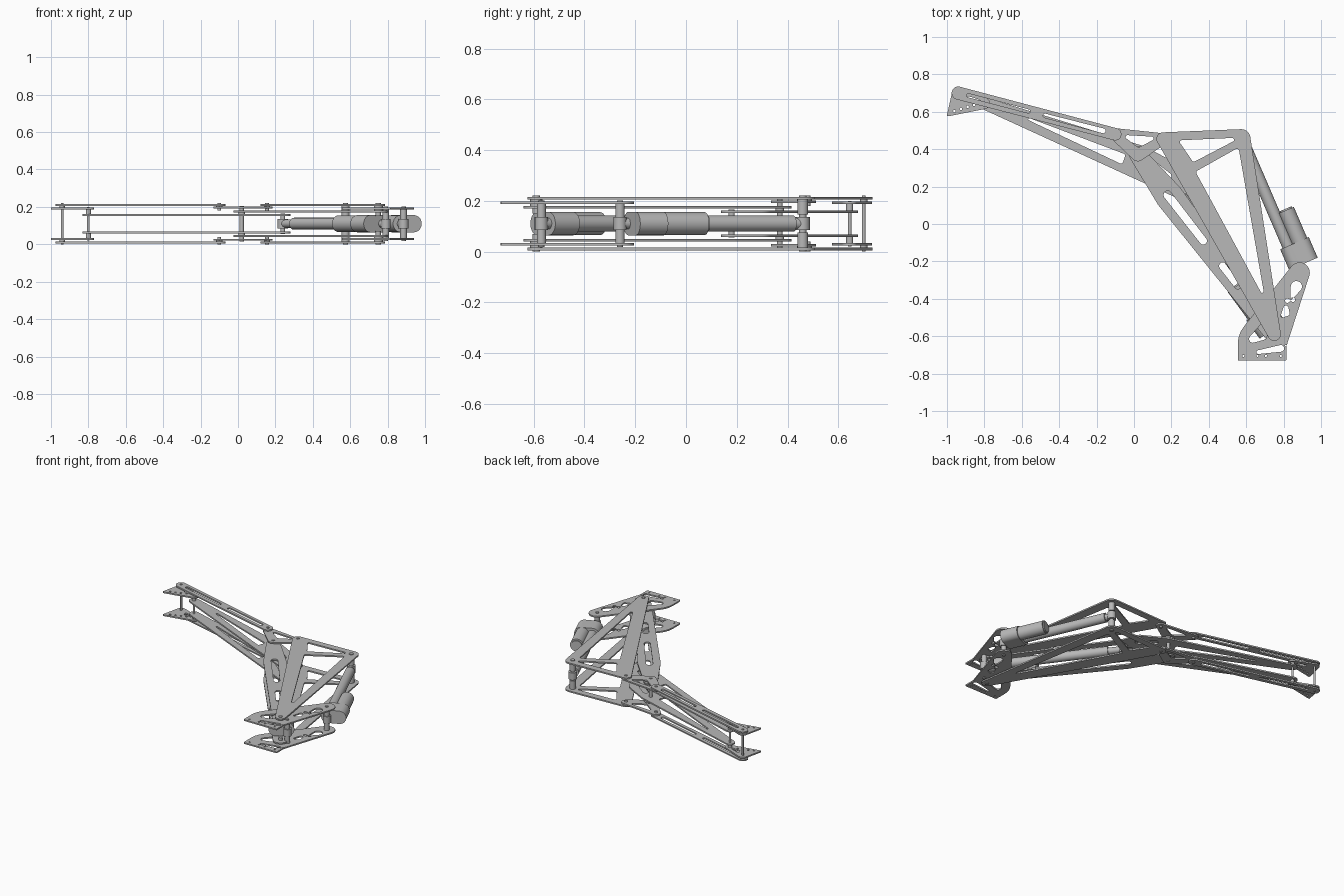
import bpy, bmesh, math
from mathutils import Matrix, Vector

cube = bpy.data.objects.get("Cube")
if cube:
    bpy.data.objects.remove(cube, do_unlink=True)

MID = 0.11      # height of the symmetry plane
THICK = 0.01    # plate thickness

grey = bpy.data.materials.new("brushed_grey")
grey.use_nodes = True
colour = (0.48, 0.48, 0.48, 1)
grey.diffuse_color = colour
grey.node_tree.nodes["Principled BSDF"].inputs["Base Color"].default_value = colour
parts = []


def finish(name, bm):
    """Turn a bmesh into a finished grey object."""
    mesh = bpy.data.meshes.new(name)
    bm.to_mesh(mesh)
    bm.free()
    mesh.materials.clear()
    mesh.materials.append(grey)
    obj = bpy.data.objects.new(name, mesh)
    bpy.context.collection.objects.link(obj)
    parts.append(obj)
    return obj


def belt(circles):
    """Outline of a belt running counter-clockwise around circles (x, y, r)."""
    count, normals = len(circles), []
    for i, (x, y, r) in enumerate(circles):
        x2, y2, r2 = circles[(i + 1) % count]
        d = Vector((x2 - x, y2 - y))
        u = d.normalized()
        k = (r - r2) / d.length
        n = u * k + Vector((u.y, -u.x)) * math.sqrt(1 - k * k)
        normals.append(math.atan2(n.y, n.x))
    points = []
    for i, (x, y, r) in enumerate(circles):
        start = normals[i - 1]
        turn = (normals[i] - start) % math.tau
        if turn > math.tau - 0.02:
            turn = 0
        steps = max(1, math.ceil(turn / 0.25))
        for s in range(steps + 1):
            a = start + turn * s / steps
            points.append((x + r * math.cos(a), y + r * math.sin(a)))
    return points


def ring(x, y, r):
    return [(x + r * math.cos(a * math.tau / 14), y + r * math.sin(a * math.tau / 14))
            for a in range(14)]


def plate(name, outline, holes, matrix, depth=THICK):
    """Flat plate with cut-outs, extruded about its own plane."""
    curve = bpy.data.curves.new(name, 'CURVE')
    curve.dimensions = '2D'
    curve.fill_mode = 'BOTH'
    curve.extrude = depth / 2
    for loop in [outline] + holes:
        spline = curve.splines.new('POLY')
        spline.points.add(len(loop) - 1)
        for p, (x, y) in zip(spline.points, loop):
            p.co = (x, y, 0, 1)
        spline.use_cyclic_u = True
    temp = bpy.data.objects.new(name + "_outline", curve)
    bpy.context.collection.objects.link(temp)
    graph = bpy.context.evaluated_depsgraph_get()
    mesh = bpy.data.meshes.new_from_object(temp.evaluated_get(graph))
    bm = bmesh.new()
    bm.from_mesh(mesh)
    bpy.data.objects.remove(temp, do_unlink=True)
    bpy.data.curves.remove(curve)
    bpy.data.meshes.remove(mesh)
    bmesh.ops.remove_doubles(bm, verts=bm.verts, dist=0.0001)
    bmesh.ops.transform(bm, matrix=matrix, verts=bm.verts)
    bmesh.ops.recalc_face_normals(bm, faces=bm.faces)
    return finish(name, bm)


def plate_pair(name, offset, outline, slots, drills=()):
    """The same plate above and below the symmetry plane."""
    holes = [belt(s) for s in slots] + [ring(*d) for d in drills]
    for side, sign in (("upper", 1), ("lower", -1)):
        plate(f"{name}_{side}", belt(outline), holes,
              Matrix.Translation((0, 0, MID + sign * offset)))


def cylinder(name, a, b, r, sides=32):
    a, b = Vector(a), Vector(b)
    bm = bmesh.new()
    bmesh.ops.create_cone(bm, cap_ends=True, segments=sides, radius1=r, radius2=r,
                          depth=(b - a).length)
    spin = (b - a).to_track_quat('Z', 'Y').to_matrix().to_4x4()
    bmesh.ops.transform(bm, matrix=Matrix.Translation((a + b) / 2) @ spin, verts=bm.verts)
    return finish(name, bm)


def pin(name, x, y, r, low, high):
    """Upright pin, mirrored if it does not cross the middle."""
    spans = [(-high, high)] if low == 0 else [(low, high), (-high, -low)]
    for i, (a, b) in enumerate(spans):
        cylinder(f"{name}_{i + 1}", (x, y, MID + a), (x, y, MID + b), r, 20)


# Pivot positions
shoulder, elbow = (0.75, -0.59), (0.02, 0.37)
crank_top, crank_tip = (0.575, 0.46), (0.155, 0.455)
link_joint, tip, wrist = (-0.10, 0.48), (-0.94, 0.70), (-0.80, 0.645)
tail = (0.24, 0.18)
base_top, base_low = (0.885, -0.26), (0.79, -0.57)

# Base plates
plate_pair("base_plate", 0.082,
           [(0.56, -0.725, 0.005), (0.812, -0.725, 0.004), (0.812, -0.65, 0.004),
            (*base_top, 0.055), (0.70, -0.64, 0.145)],
           [[(0.868, -0.335, 0.03), (0.82, -0.41, 0.012), (0.85, -0.405, 0.012)][::-1],
            [(0.795, -0.49, 0.01), (0.822, -0.48, 0.01), (0.812, -0.45, 0.014)],
            [(0.665, -0.685, 0.01), (0.785, -0.665, 0.018)],
            [(0.635, -0.615, 0.02), (0.69, -0.6, 0.02), (0.70, -0.535, 0.015)]],
           [(x, -0.705, 0.006) for x in (0.585, 0.66, 0.705, 0.785)])

# Lower arm plates
boom_mid = (0.19, 0.146, 0.075)
plate_pair("lower_arm", 0.065,
           [(*shoulder, 0.05), boom_mid, (*elbow, 0.045), boom_mid],
           [[(0.18, 0.155, 0.022), (0.37, -0.09, 0.02)],
            [(0.475, -0.225, 0.02), (0.555, -0.33, 0.018)]])

# Triangular crank plates
plate_pair("crank", 0.1,
           [(*shoulder, 0.035), (*crank_top, 0.047), (*crank_tip, 0.035)],
           [[(0.255, 0.438, 0.01), (0.32, 0.343, 0.01), (0.525, 0.45, 0.01)],
            [(0.345, 0.275, 0.012), (0.685, -0.36, 0.008), (0.55, 0.39, 0.012)]])

# Coupler between crank, elbow and long link
plate_pair("coupler", 0.086,
           [(*elbow, 0.035), (*crank_tip, 0.03), (*link_joint, 0.032)],
           [[(0.025, 0.42, 0.01), (0.095, 0.457, 0.01), (-0.035, 0.465, 0.01)]])

# Forearm plates with the curved tail
plate_pair("forearm", 0.047,
           [(*wrist, 0.032), (*tail, 0.042), (0.18, 0.275, 0.065), (0.04, 0.37, 0.048)],
           [[(-0.56, 0.56, 0.006), (-0.07, 0.335, 0.012), (-0.06, 0.365, 0.012)],
            [(0.09, 0.325, 0.02), (0.18, 0.255, 0.02)]])

# Long parallel link
plate_pair("long_link", 0.1,
           [(*tip, 0.035), (*link_joint, 0.033)],
           [[(-0.885, 0.687, 0.01), (-0.565, 0.603, 0.01)],
            [(-0.475, 0.579, 0.011), (-0.165, 0.498, 0.013)]])

# Wrist plates
plate_pair("wrist_plate", 0.082,
           [(-0.994, 0.582, 0.006), (*wrist, 0.03), (*tip, 0.033)],
           [[(-0.88, 0.662, 0.008), (-0.83, 0.657, 0.008), (-0.885, 0.675, 0.008)]],
           [(-0.96 + 0.035 * i, 0.604 + 0.011 * i, 0.007) for i in range(4)])

# Pins and bosses
pin("shoulder_pin", *shoulder, 0.014, 0.04, 0.11)
pin("shoulder_boss", *shoulder, 0.024, 0.07, 0.095)
pin("elbow_pin", *elbow, 0.011, 0, 0.095)
pin("elbow_boss", *elbow, 0.017, 0.05, 0.062)
pin("crank_top_pin", *crank_top, 0.014, 0, 0.11)
pin("crank_top_boss", *crank_top, 0.021, 0.035, 0.095)
pin("crank_tip_pin", *crank_tip, 0.010, 0.07, 0.11)
pin("crank_tip_boss", *crank_tip, 0.017, 0.088, 0.098)
pin("link_joint_pin", *link_joint, 0.010, 0.07, 0.11)
pin("link_joint_boss", *link_joint, 0.017, 0.088, 0.098)
pin("tip_rod", *tip, 0.007, 0, 0.11)
pin("tip_boss", *tip, 0.015, 0.086, 0.098)
pin("wrist_rod", *wrist, 0.007, 0, 0.09)
pin("wrist_boss", *wrist, 0.014, 0.045, 0.085)
pin("tail_pin", *tail, 0.012, 0, 0.055)
pin("base_top_pin", *base_top, 0.012, 0, 0.092)
pin("base_top_boss", *base_top, 0.018, 0.025, 0.078)
pin("base_low_pin", *base_low, 0.012, 0, 0.092)
pin("base_low_boss", *base_low, 0.018, 0.025, 0.078)


def actuator(name, rod_end, base_end, side, tube_start, motor_length):
    """Linear actuator: rod, tube, gearbox and a motor lying beside the tube."""
    a, b = Vector((*rod_end, MID)), Vector((*base_end, MID))
    axis = (b - a).normalized()
    up = Vector((0, 0, 1))
    across = up.cross(axis) * side
    length = (b - a).length
    gear_start, gear_end = length - 0.155, length - 0.035

    def at(along, out=0):
        return a + axis * along + across * out

    cylinder(name + "_rod", at(0.01), at(length * 0.5), 0.022)
    cylinder(name + "_tube", at(tube_start), at(gear_start + 0.01), 0.032)
    cylinder(name + "_motor", at(gear_start - motor_length, 0.066), at(gear_start + 0.01, 0.066), 0.045)
    cylinder(name + "_motor_cap", at(gear_start - motor_length - 0.008, 0.066),
             at(gear_start - motor_length + 0.01, 0.066), 0.036)
    frame = Matrix((across, up, across.cross(up))).transposed().to_4x4()
    frame.translation = at((gear_start + gear_end) / 2)
    plate(name + "_gearbox", belt([(0, 0, 0.046), (0.075, 0, 0.046)]), [], frame,
          gear_end - gear_start)
    cylinder(name + "_base_lug", at(gear_end - 0.01), at(length + 0.005), 0.022)
    for label, p, r in (("rod_eye", a, 0.028), ("base_eye", b, 0.026)):
        cylinder(f"{name}_{label}", p - up * 0.026, p + up * 0.026, r)


actuator("upper_actuator", crank_top, base_top, 1, 0.04, 0.18)
actuator("lower_actuator", tail, base_low, -1, 0.1, 0.18)

# Smooth the round parts and keep the plate edges crisp
bpy.ops.object.select_all(action='DESELECT')
for obj in parts:
    obj.select_set(True)
bpy.context.view_layer.objects.active = parts[0]
bpy.ops.object.shade_smooth_by_angle(angle=math.radians(35))
